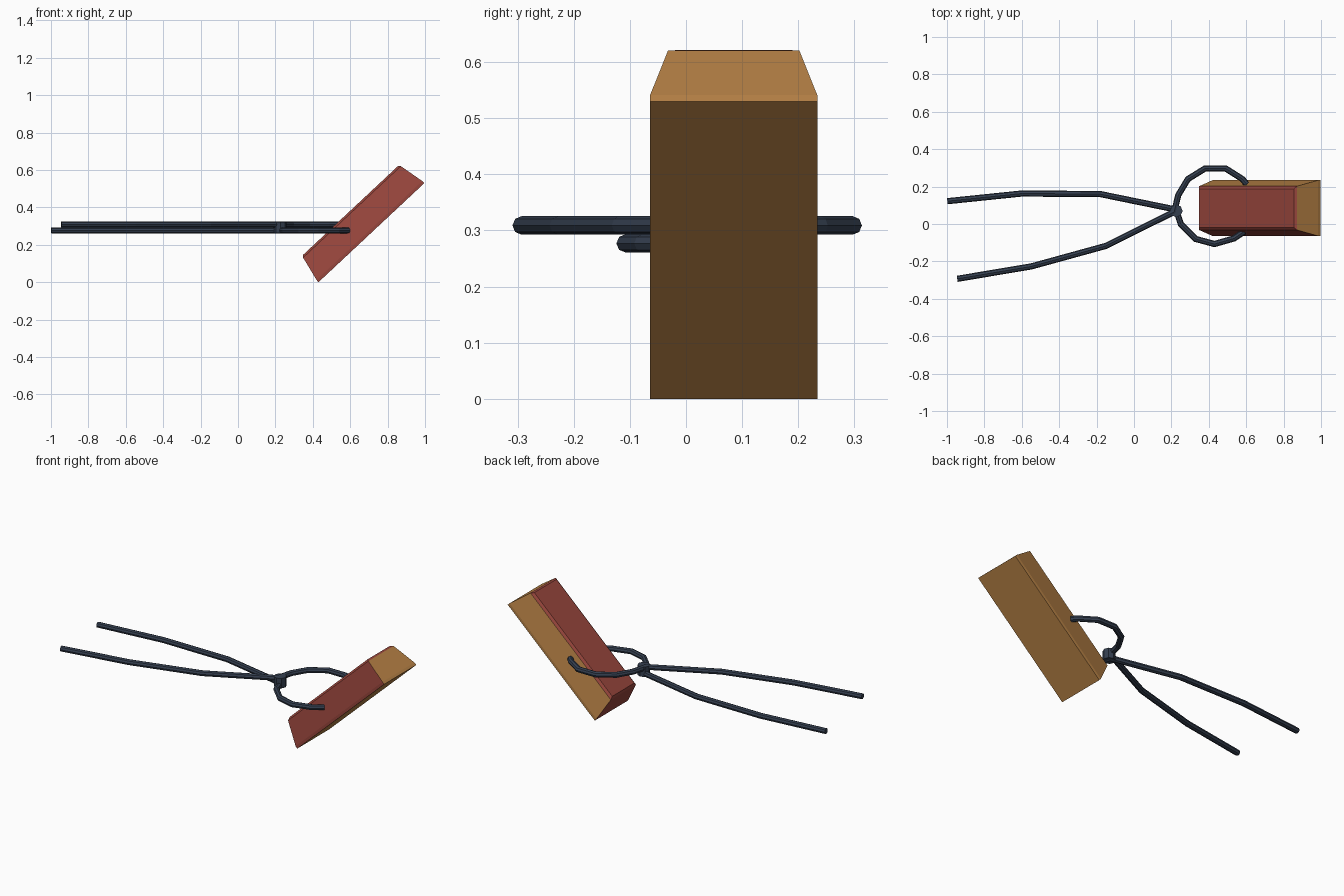
import bpy, bmesh, math
from mathutils import Vector

if "Cube" in bpy.data.objects:
    bpy.data.objects.remove(bpy.data.objects["Cube"])


def material(name, color):
    m = bpy.data.materials.new(name)
    m.diffuse_color = (*color, 1)
    m.use_nodes = True
    m.node_tree.nodes["Principled BSDF"].inputs["Base Color"].default_value = m.diffuse_color
    return m


iron = material("dark_iron", (0.035, 0.05, 0.08))
red = material("red_clay", (0.31, 0.06, 0.045))
orange = material("orange_clay", (0.47, 0.22, 0.06))


def loft(name, rings, mats, pick=None):
    """Skin a list of equal-sized point rings and cap both ends."""
    bm = bmesh.new()
    vs = [[bm.verts.new(p) for p in ring] for ring in rings]
    n = len(vs[0])
    for i in range(len(vs) - 1):
        for j in range(n):
            k = (j + 1) % n
            f = bm.faces.new((vs[i][j], vs[i][k], vs[i + 1][k], vs[i + 1][j]))
            f.material_index = pick(i, j) if pick else 0
    bm.faces.new(vs[0][::-1]).material_index = pick(-1, 0) if pick else 0
    bm.faces.new(vs[-1])
    bmesh.ops.recalc_face_normals(bm, faces=bm.faces)
    me = bpy.data.meshes.new(name)
    bm.to_mesh(me)
    bm.free()
    for m in mats:
        me.materials.append(m)
    ob = bpy.data.objects.new(name, me)
    bpy.context.collection.objects.link(ob)
    return ob


def rod(name, path, z, r=0.0165, sides=8):
    """Low-poly bar following a flat path, mitred at its bends."""
    pts = [Vector((x, y, z)) for x, y in path]
    rings = []
    for i, p in enumerate(pts):
        a = (p - pts[i - 1]).normalized() if i else (pts[1] - p).normalized()
        b = (pts[i + 1] - p).normalized() if i < len(pts) - 1 else a
        t = (a + b).normalized()
        side = Vector((-t.y, t.x, 0)) / max(t.dot(a), 0.8)
        rings.append([p + side * r * math.cos(u) + Vector((0, 0, r * math.sin(u)))
                      for u in (2 * math.pi * k / sides for k in range(sides))])
    return loft(name, rings, [iron])


# Tongs: two crossing bars, one lying on top of the other
rod("upper_tong_arm",
    [(-0.945, -0.293), (-0.55, -0.227), (-0.15, -0.117), (0.215, 0.065),
     (0.237, 0.155), (0.288, 0.24), (0.38, 0.297), (0.49, 0.297),
     (0.58, 0.24), (0.603, 0.212)], 0.309)
rod("lower_tong_arm",
    [(-0.998, 0.122), (-0.6, 0.163), (-0.18, 0.16), (0.225, 0.077),
     (0.25, 0.0), (0.33, -0.08), (0.43, -0.107), (0.535, -0.077),
     (0.59, -0.04)], 0.277)

# Pivot rivet where the bars cross
loft("pivot_rivet",
     [[(0.226 + 0.034 * math.cos(k * math.pi / 4), 0.07 + 0.034 * math.sin(k * math.pi / 4), z)
       for k in range(8)] for z in (0.264, 0.322)], [iron])

# Tilted ingot: rim, tapered sides and chamfered top (height, half length, half width)
tilt = math.radians(43.1)
u = Vector((math.cos(tilt), 0, math.sin(tilt)))
n = Vector((-math.sin(tilt), 0, math.cos(tilt)))
base = Vector((0.43, 0.085, 0)) + u * 0.388
layers = [(0, 0.388, 0.149), (0.016, 0.387, 0.149),
          (0.152, 0.358, 0.117), (0.163, 0.347, 0.103)]
rings = [[base + n * h + u * (sx * l) + Vector((0, sy * w, 0))
          for sx, sy in ((-1, -1), (1, -1), (1, 1), (-1, 1))] for h, l, w in layers]


def ingot_color(i, j):
    # bottom, far end and back are orange; front, near end and top are red
    return 1 if i == -1 or (i < 2 and j in (1, 2)) else 0


loft("ingot", rings, [red, orange], ingot_color)
